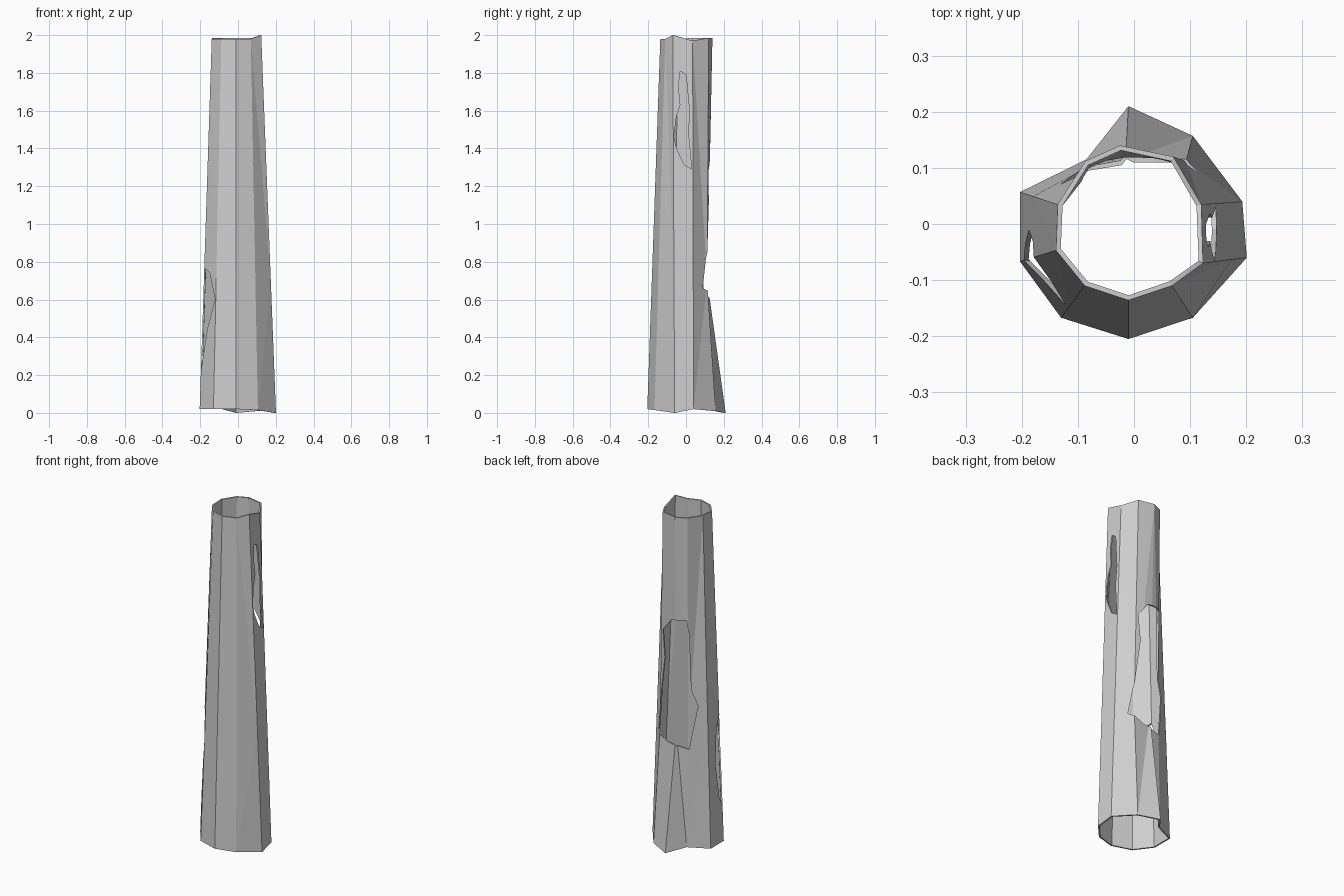
import bpy, bmesh
from mathutils import Vector

if "Cube" in bpy.data.objects:
    bpy.data.objects.remove(bpy.data.objects["Cube"], do_unlink=True)

GREY = (0.62, 0.62, 0.62, 1)
WALL = 0.009
MID = 0.35

mat = bpy.data.materials.new("pale_grey")
mat.use_nodes = True
mat.diffuse_color = GREY
bsdf = mat.node_tree.nodes["Principled BSDF"]
bsdf.inputs["Base Color"].default_value = GREY
bsdf.inputs["Roughness"].default_value = 0.9


def make_object(name, bm):
    bmesh.ops.recalc_face_normals(bm, faces=bm.faces[:])
    mesh = bpy.data.meshes.new(name)
    bm.to_mesh(mesh)
    bm.free()
    mesh.materials.append(mat)
    obj = bpy.data.objects.new(name, mesh)
    bpy.context.collection.objects.link(obj)
    return obj


# Irregular ten-sided rings: flared foot and narrow broken top
foot = [Vector(p) for p in (
    (-.01, .21, 0), (.105, .157, .01), (.193, .04, .02), (.201, -.06, 0),
    (.105, -.167, .015), (-.01, -.205, .02), (-.13, -.167, .02),
    (-.203, -.067, .02), (-.203, .057, .02), (-.085, .115, .02))]
top = [Vector(p) for p in (
    (-.025, .14, 1.985), (.07, .12, 1.985), (.12, .035, 1.97), (.123, -.07, 2),
    (.068, -.11, 1.98), (-.01, -.136, 1.98), (-.088, -.11, 1.98),
    (-.139, -.047, 1.98), (-.136, .035, 1.985), (-.087, .112, 1.985)
)]
middle = [a.lerp(b, MID) for a, b in zip(foot, top)]
# The back pinches in above the roots
middle[0].y = .113
middle[1].y = .112
middle[9].y = .1


def inset(ring):
    """Move each corner of a ring towards the trunk axis."""
    out = []
    for p in ring:
        flat = Vector((p.x, p.y, 0))
        out.append(p - flat.normalized() * WALL)
    return out


# Hollow trunk: up the outside, over the rim and down the inside
bm = bmesh.new()
outer = [foot, middle, top]
loops = [[bm.verts.new(p) for p in ring]
         for ring in outer + [inset(r) for r in reversed(outer)]]
n = len(foot)
for a, b in zip(loops, loops[1:] + loops[:1]):
    for i in range(n):
        j = (i + 1) % n
        bm.faces.new((a[i], a[j], b[j], b[i]))
bmesh.ops.triangulate(bm, faces=bm.faces[:])
trunk = make_object("hollow_trunk", bm)


def cut_hole(name, outline, axis, start, end):
    """Cut a ragged opening; outline is (across, height)."""
    def place(across, depth, z):
        return (depth, across, z) if axis == "X" else (across, depth, z)
    bm = bmesh.new()
    near = [bm.verts.new(place(a, start, z)) for a, z in outline]
    far = [bm.verts.new(place(a, end, z)) for a, z in outline]
    bm.faces.new(near)
    bm.faces.new(far[::-1])
    for i in range(len(outline)):
        j = (i + 1) % len(outline)
        bm.faces.new((near[i], near[j], far[j], far[i]))
    cutter = make_object(name, bm)
    cutter.hide_render = True
    mod = trunk.modifiers.new(name, "BOOLEAN")
    mod.operation = "DIFFERENCE"
    mod.solver = "EXACT"
    mod.object = cutter
    bpy.context.view_layer.objects.active = trunk
    bpy.ops.object.modifier_apply(modifier=name)
    bpy.data.objects.remove(cutter, do_unlink=True)


# Tall opening high on the left side
cut_hole("left_hole", [
    (-.03, 1.81), (0, 1.79), (.018, 1.6), (.012, 1.48), (.03, 1.29),
    (-.01, 1.315), (-.05, 1.4), (-.065, 1.46), (-.05, 1.57), (-.03, 1.63),
    (-.04, 1.73)], "X", .05, .4)

# Large opening across the back
cut_hole("back_hole", [
    (.069, 1.28), (.007, 1.36), (-.08, 1.37), (-.09, 1.29), (-.095, .95),
    (-.13, .86), (-.09, .6), (.035, .617), (.118, .66), (.09, .85),
    (.055, 1.12)], "Y", .02, .4)

# Low opening on the right side
cut_hole("right_hole", [
    (-.06, .77), (-.1, .74), (-.145, .6), (-.1, .45), (-.065, .22),
    (-.035, .3), (-.01, .5), (-.03, .7)], "X", -.05, -.4)
